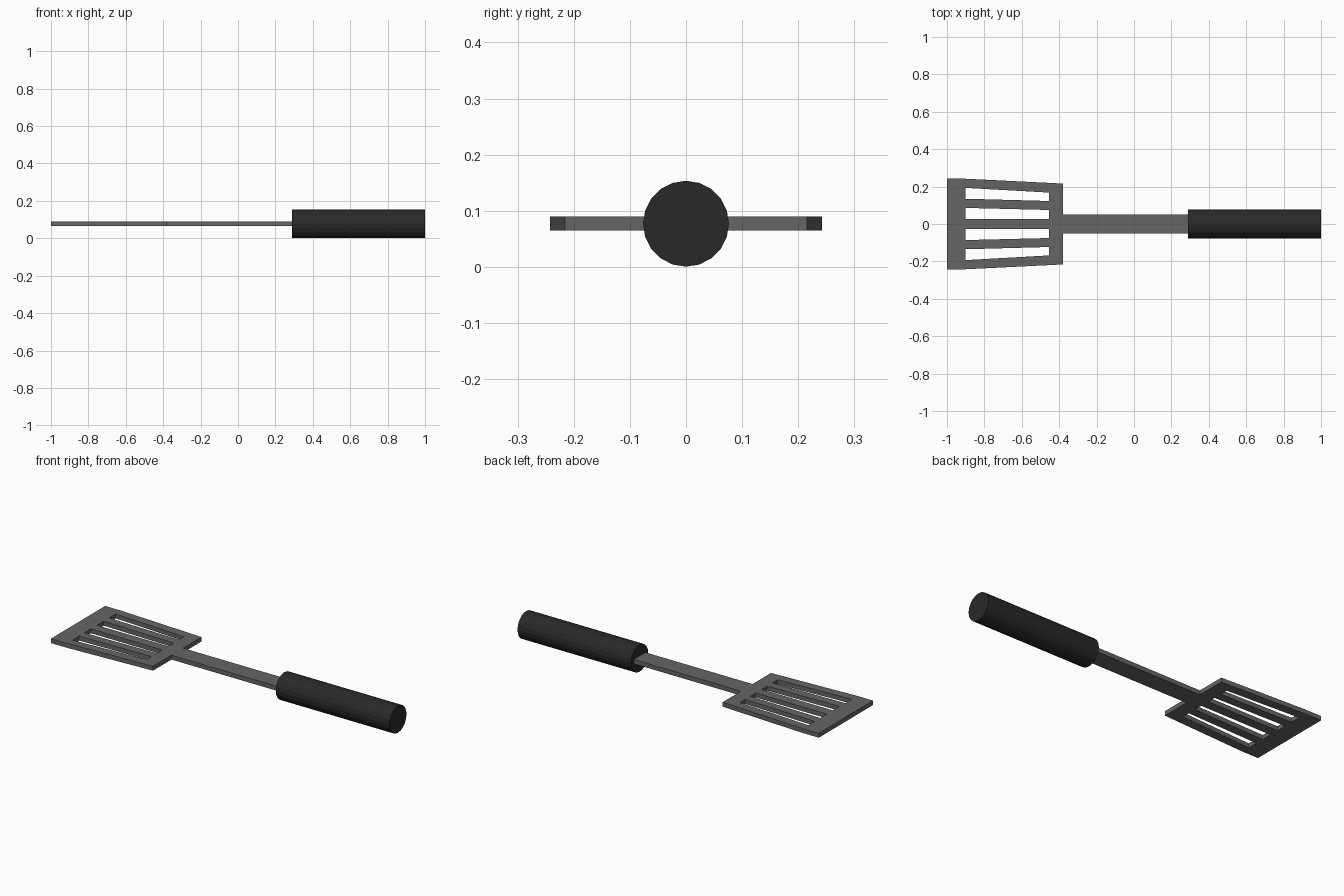
import bpy, bmesh, math
from mathutils import Matrix

if "Cube" in bpy.data.objects:
    bpy.data.objects.remove(bpy.data.objects["Cube"])

ZC = 0.077            # shared centre height
Z0, Z1 = 0.065, 0.09  # metal sheet bottom / top


def material(name, v):
    m = bpy.data.materials.new(name)
    m.diffuse_color = (v, v, v, 1)
    m.use_nodes = True
    m.node_tree.nodes["Principled BSDF"].inputs["Base Color"].default_value = m.diffuse_color
    return m


def finish(name, bm, mat):
    bmesh.ops.recalc_face_normals(bm, faces=bm.faces)
    me = bpy.data.meshes.new(name)
    bm.to_mesh(me)
    bm.free()
    ob = bpy.data.objects.new(name, me)
    bpy.context.collection.objects.link(ob)
    me.materials.append(mat)
    return ob


metal = material("metal", 0.13)
rubber = material("black_grip", 0.022)

# Slotted blade: a tapered grid with alternate middle cells left open
half_front = [0.027, 0.086, 0.135, 0.193, 0.242]
half_back = [0.027, 0.075, 0.123, 0.168, 0.216]


def row(half):
    return [-y for y in reversed(half)] + half


columns = [(-1.0, row(half_front)), (-0.9, row(half_front)),
           (-0.455, row(half_back[:4] + [0.220])), (-0.38, row(half_back))]
bm = bmesh.new()
grid = [[bm.verts.new((x, y, Z0)) for y in ys] for x, ys in columns]
for i in range(3):
    for j in range(9):
        if i == 1 and j % 2 == 1:
            continue
        bm.faces.new((grid[i][j], grid[i + 1][j], grid[i + 1][j + 1], grid[i][j + 1]))
ext = bmesh.ops.extrude_face_region(bm, geom=bm.faces[:], use_keep_orig=True)
for v in ext["geom"]:
    if isinstance(v, bmesh.types.BMVert):
        v.co.z = Z1
finish("blade", bm, metal)

# Flat shaft
bm = bmesh.new()
x0, x1 = -0.38, 0.30
bmesh.ops.create_cube(bm, size=1, matrix=Matrix.Translation(((x0 + x1) / 2, 0, (Z0 + Z1) / 2))
                      @ Matrix.Diagonal((x1 - x0, 0.104, Z1 - Z0, 1)))
finish("shaft", bm, metal)

# Round grip along x
bm = bmesh.new()
bmesh.ops.create_cone(bm, cap_ends=True, segments=20, radius1=0.0765, radius2=0.0765, depth=0.71,
                      matrix=Matrix.Translation((0.645, 0, ZC)) @ Matrix.Rotation(math.pi / 2, 4, 'Y'))
finish("handle", bm, rubber)
